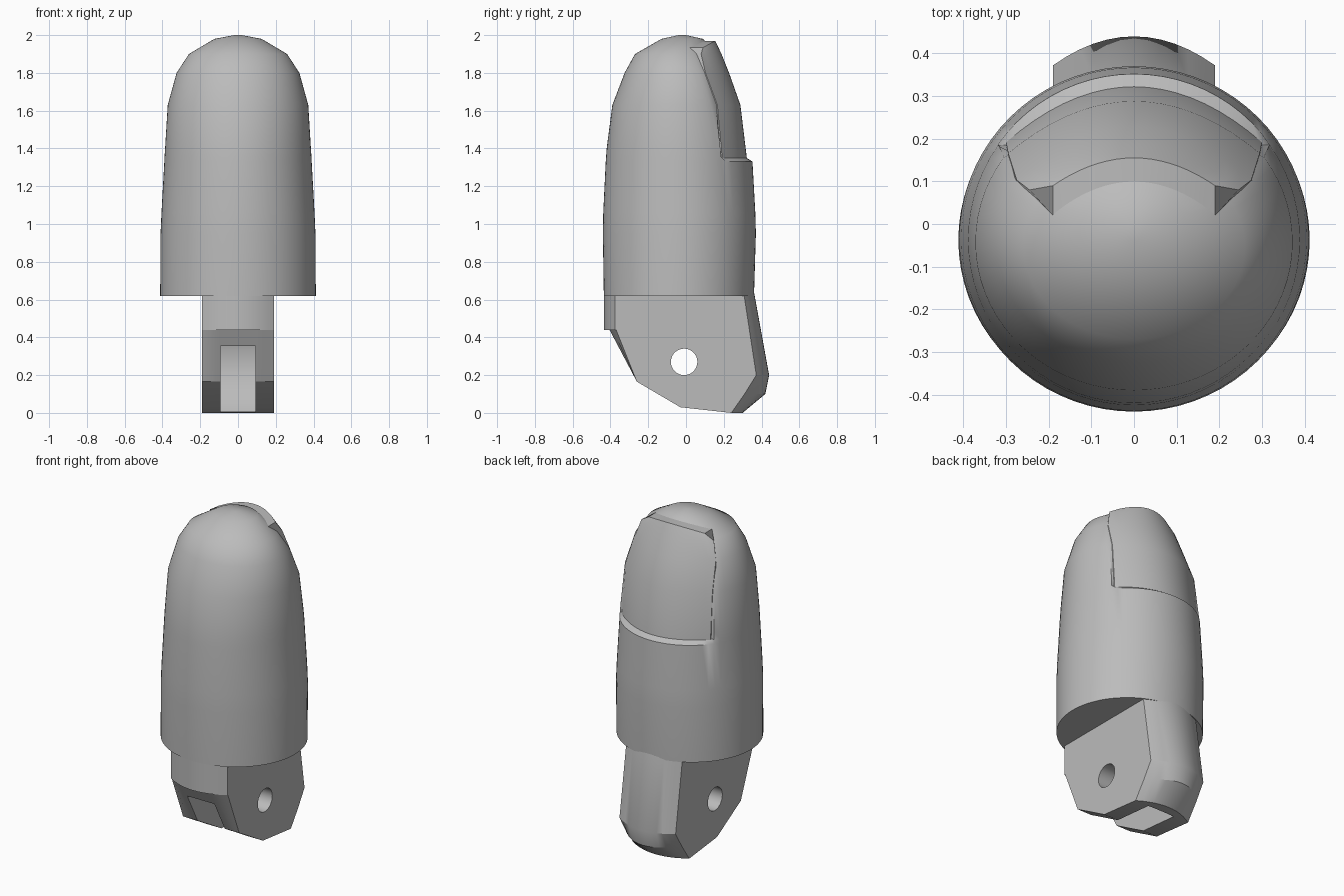
import bpy, bmesh, math

if "Cube" in bpy.data.objects:
    bpy.data.objects.remove(bpy.data.objects["Cube"], do_unlink=True)

grey = bpy.data.materials.new("plain grey")
grey.use_nodes = True
COLOUR = (0.5, 0.5, 0.5, 1)
grey.diffuse_color = COLOUR
grey.node_tree.nodes["Principled BSDF"].inputs["Base Color"].default_value = COLOUR


def loft(name, rings, smooth=None):
    """Skin a list of closed rings and cap both ends."""
    bm = bmesh.new()
    rows = [[bm.verts.new(p) for p in ring] for ring in rings]
    n = len(rows[0])
    for a, b in zip(rows, rows[1:]):
        for i in range(n):
            j = (i + 1) % n
            bm.faces.new((a[i], a[j], b[j], b[i]))
    bm.faces.new(rows[0])
    bm.faces.new(rows[-1])
    bmesh.ops.remove_doubles(bm, verts=bm.verts, dist=0.0002)
    bmesh.ops.recalc_face_normals(bm, faces=bm.faces)
    mesh = bpy.data.meshes.new(name)
    bm.to_mesh(mesh)
    bm.free()
    ob = bpy.data.objects.new(name, mesh)
    bpy.context.collection.objects.link(ob)
    mesh.materials.append(grey)
    if smooth:
        shade(ob, smooth)
    return ob


def shade(ob, angle):
    bpy.ops.object.select_all(action="DESELECT")
    ob.select_set(True)
    bpy.context.view_layer.objects.active = ob
    bpy.ops.object.shade_smooth_by_angle(angle=math.radians(angle))


def bore(ob, radius, half_width, y, z):
    """Cut a cylinder running along x out of an object."""
    rim = [(y + radius * math.cos(t * math.tau / 48), z + radius * math.sin(t * math.tau / 48))
           for t in range(48)]
    cutter = loft("bore_cutter", [[(x, *p) for p in rim] for x in (-half_width, half_width)])
    cutter.hide_render = True
    mod = ob.modifiers.new("bore", "BOOLEAN")
    mod.object, mod.operation, mod.solver = cutter, "DIFFERENCE", "EXACT"
    bpy.context.view_layer.objects.active = ob
    bpy.ops.object.modifier_apply(modifier=mod.name)
    bpy.data.objects.remove(cutter, do_unlink=True)


def interp(table, z):
    for (z0, a), (z1, b) in zip(table, table[1:]):
        if z <= z1:
            return a + (b - a) * max(0, (z - z0) / (z1 - z0))
    return table[-1][1]


# Nail surface: centre line, half width and crown
NAIL_Y = [(1.35, 0.322), (1.63, 0.288), (1.8, 0.228), (1.9, 0.188), (1.97, 0.155)]
NAIL_W = [(1.35, 0.30), (1.63, 0.295), (1.8, 0.275), (1.9, 0.245), (1.97, 0.19)]
NAIL_K = [(1.35, 1.45), (1.63, 1.4), (1.9, 1.8)]


def nail_y(x, z):
    return interp(NAIL_Y, z) - interp(NAIL_K, z) * x * x


# Fingertip body: height, half width, front y, back y
SECTIONS = [(0.62, .412, -.435, .36), (0.95, .41, -.44, .37), (1.06, .405, -.438, .367),
            (1.33, .39, -.425, .352), (1.355, .389, -.423, .35), (1.4, .386, -.42, .345),
            (1.63, .372, -.39, .305), (1.8, .325, -.325, .235), (1.9, .26, -.27, .165),
            (1.98, .125, -.13, .09), (2.0, .02, -.04, .0)]
rings = []
for z, rx, front, back in SECTIONS:
    ring = []
    for i in range(72):
        t = i * math.tau / 72
        x = rx * math.sin(t)
        y = (front + back) / 2 + (back - front) / 2 * math.cos(t)
        if 1.34 < z < 1.95 and y > 0 and abs(x) < interp(NAIL_W, z):
            y = min(y, nail_y(x, z) - 0.008)
        ring.append((x, y, z))
    rings.append(ring)
loft("fingertip_body", rings, 35)

# Nail plate set into the back
rings = []
for k in range(19):
    u = k / 9 - 1
    ring = []
    for depth, order in ((0, NAIL_Y), (0.07, NAIL_Y[::-1])):
        for z, _ in order:
            x = u * interp(NAIL_W, z)
            drop = x * x if z > 1.9 else 0
            ring.append((x, nail_y(x, z) - depth, z - drop))
    rings.append(ring)
loft("nail_plate", rings, 35)

# Hinge fork: side outline at the outer face and at the middle
HALF = 0.19
OUTER = [(-.375, .64), (-.375, .44), (-.37, .44), (-.26, .165), (-.03, .03),
         (.24, 0), (.31, .1), (.372, .2), (.305, .64)]
MIDDLE = [(-.434, .64), (-.434, .44), (-.405, .44), (-.26, .165), (-.03, .03),
          (.30, 0), (.42, .1), (.44, .2), (.36, .64)]
rings = []
for k in range(13):
    x = HALF * (k / 6 - 1)
    bulge = 1 - (x / HALF) ** 2
    flat = min(1, (HALF - abs(x)) / 0.06)
    ring = []
    for i, ((y0, z), (y1, _)) in enumerate(zip(OUTER, MIDDLE)):
        ring.append((x, y0 + (y1 - y0) * (flat if i == 2 else bulge), z))
    rings.append(ring)
fork = loft("hinge_fork", rings)
bore(fork, 0.36, 0.092, -0.01, 0.27)
bore(fork, 0.07, 0.3, -0.01, 0.27)
shade(fork, 25)
